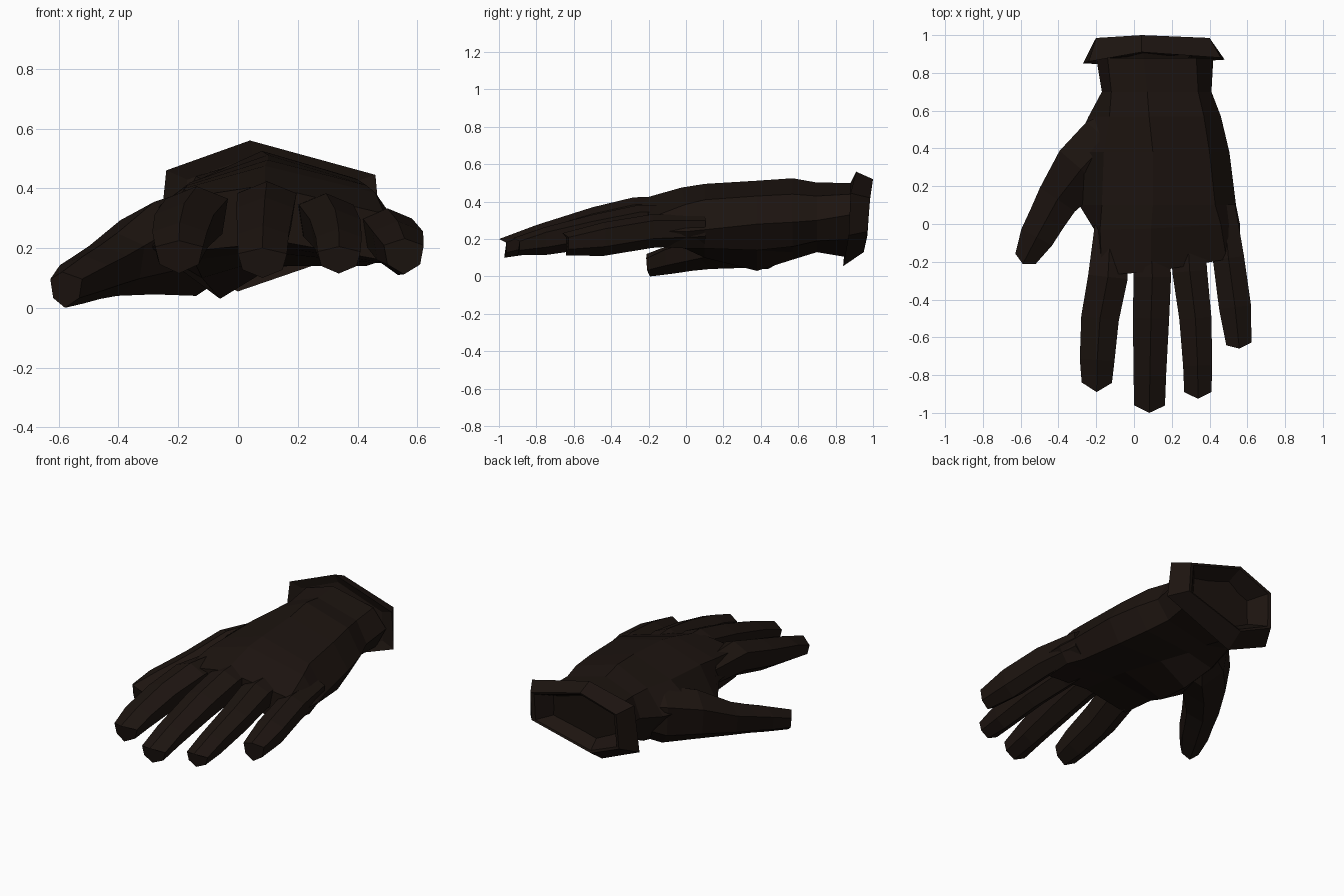
import bpy, bmesh
from mathutils import Vector

leather = bpy.data.materials.new("dark_leather")
leather.diffuse_color = (0.012, 0.007, 0.005, 1)


def loft(name, rings, cap_start=True):
    """Skin a list of equal-length point rings and cap the ends."""
    bm = bmesh.new()
    vr = [[bm.verts.new(p) for p in r] for r in rings]
    n = len(rings[0])
    for a, b in zip(vr, vr[1:]):
        for i in range(n):
            j = (i + 1) % n
            bm.faces.new((a[i], a[j], b[j], b[i]))
    if cap_start:
        bm.faces.new(vr[0])
    bm.faces.new(vr[-1])
    bmesh.ops.recalc_face_normals(bm, faces=bm.faces)
    me = bpy.data.meshes.new(name)
    bm.to_mesh(me)
    bm.free()
    me.materials.append(leather)
    ob = bpy.data.objects.new(name, me)
    bpy.context.collection.objects.link(ob)
    return ob


def digit(name, stations, point=0.035, shoulder=.62):
    """Six-sided finger; stations are (x, y, z, half width, half height)."""
    rings = []
    for k, (x, y, z, w, h) in enumerate(stations):
        a = Vector(stations[max(k - 1, 0)][:2])
        b = Vector(stations[min(k + 1, len(stations) - 1)][:2])
        d = (b - a).normalized()
        side = Vector((-d.y, d.x, 0))
        fwd = Vector((d.x, d.y, 0))
        push = point if k == len(stations) - 1 else 0
        c = Vector((x, y, z))
        ring = []
        for s, v, f in ((0, 1, 1), (1, shoulder, 0), (.82, -.45, 0),
                        (0, -1, .3), (-.82, -.45, 0), (-1, shoulder, 0)):
            ring.append(c + side * s * w + Vector((0, 0, v * h)) + fwd * push * f)
        rings.append(ring)
    return loft(name, rings)


# Hand body: sections (y, shear of y along x, (x, z) outline)
sections = [
    (.88, 0, [(-.20, .33), (-.14, .44), (.05, .50), (.33, .44),
              (.42, .33), (.35, .20), (.03, .10), (-.17, .20)]),
    (.70, 0, [(-.17, .30), (-.12, .43), (.07, .502), (.34, .43),
              (.41, .30), (.33, .19), (.05, .13), (-.12, .17)]),
    (.57, 0, [(-.24, .28), (-.13, .43), (.08, .525), (.37, .44),
              (.46, .29), (.38, .16), (.07, .13), (-.10, .09)]),
    (.38, 0, [(-.33, .29), (-.16, .42), (.10, .512), (.40, .43),
              (.505, .28), (.43, .14), (.12, .14), (-.06, .03)]),
    (.10, 0, [(-.29, .20), (-.17, .41), (.10, .495), (.43, .41),
              (.54, .25), (.46, .15), (.15, .18), (-.12, .10)]),
    (-.03, .06, [(-.21, .27), (-.18, .40), (.09, .475), (.46, .385),
                 (.56, .24), (.50, .15), (.15, .20), (-.15, .16)]),
    (-.27, .17, [(-.20, .29), (-.17, .37), (.09, .41), (.49, .315),
                 (.56, .24), (.48, .16), (.15, .22), (-.16, .19)]),
]
loft("hand_body", [[(x, y + s * max(x, 0), z) for x, z in pts]
                   for y, s, pts in sections], cap_start=False)

# Fingers
digit("index_finger", [(-.12, .05, .29, .08, .09), (-.138, -.28, .297, .105, .11),
                       (-.18, -.5, .25, .10, .10), (-.195, -.72, .205, .092, .08),
                       (-.197, -.84, .17, .08, .055)], .05)
digit("middle_finger", [(.09, 0, .33, .09, .10), (.097, -.28, .318, .099, .105),
                        (.09, -.5, .275, .096, .095), (.084, -.8, .20, .086, .075),
                        (.082, -.96, .15, .082, .05)], .04)
digit("ring_finger", [(.28, 0, .29, .09, .09), (.295, -.25, .283, .092, .10),
                      (.325, -.5, .24, .085, .09), (.337, -.75, .19, .077, .075),
                      (.338, -.89, .16, .072, .045)], .035)
digit("little_finger", [(.475, .10, .25, .06, .08), (.50, -.18, .243, .083, .09),
                        (.535, -.44, .20, .085, .09), (.555, -.635, .172, .067, .06)],
      .025)

# Thumb
digit("thumb", [(-.02, .58, .24, .06, .12), (-.14, .44, .22, .15, .18),
                (-.28, .29, .20, .15, .155), (-.405, .13, .145, .112, .105),
                (-.46, .03, .12, .10, .09), (-.515, -.07, .095, .092, .08),
                (-.575, -.185, .06, .06, .06)], .03, .6)

# Flared cuff: wrist edge, wide front rim, narrower back rim, hollow inside
front_rim = [(.04, .91, .56), (-.24, .86, .46), (-.27, .85, .17),
             (0, .84, .055), (.48, .87, .22), (.46, .88, .445)]
back_rim = [(.04, 1.0, .52), (-.20, .985, .44), (-.21, .97, .22),
            (0, .95, .13), (.40, .97, .24), (.40, .985, .42)]


def shrink(ring, f, dy):
    """Scale a ring about its centre and slide it along y."""
    c = sum((Vector(p) for p in ring), Vector()) / len(ring)
    return [(c.x + (x - c.x) * f, y + dy, c.z + (z - c.z) * f) for x, y, z in ring]


loft("cuff", [shrink(front_rim, .78, .02), front_rim, back_rim,
              shrink(back_rim, .93, -.005), shrink(back_rim, .4, -.2)])
